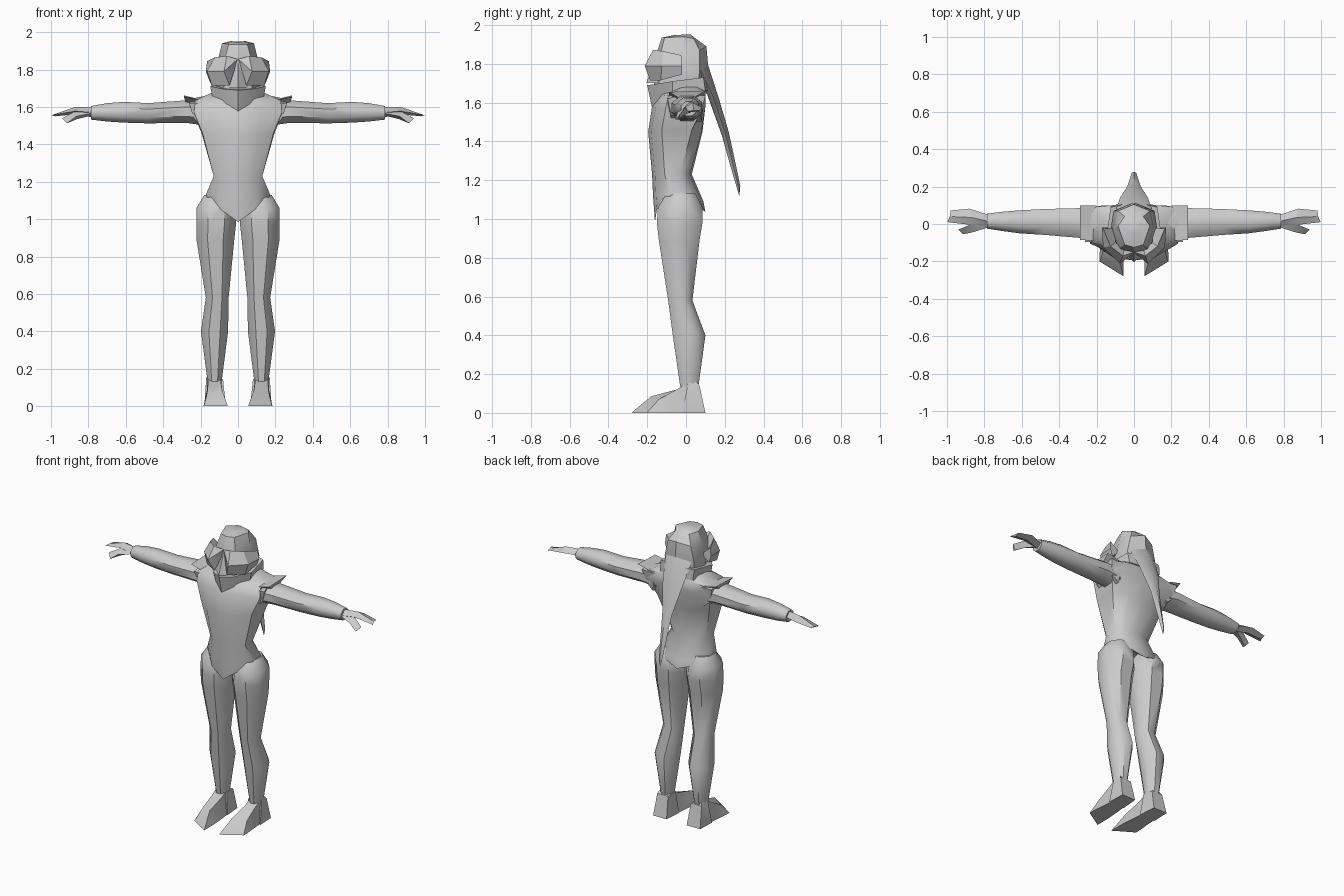
import bpy, bmesh, math
from mathutils import Vector

grey = bpy.data.materials.new("plain_grey")
grey.diffuse_color = (0.6, 0.6, 0.6, 1)


def finish(name, verts, faces, angle=40):
    me = bpy.data.meshes.new(name)
    me.from_pydata([tuple(v) for v in verts], [], faces)
    bm = bmesh.new()
    bm.from_mesh(me)
    bmesh.ops.remove_doubles(bm, verts=bm.verts, dist=0.0005)
    bmesh.ops.recalc_face_normals(bm, faces=bm.faces)
    bm.to_mesh(me)
    bm.free()
    me.materials.append(grey)
    ob = bpy.data.objects.new(name, me)
    bpy.context.collection.objects.link(ob)
    bpy.ops.object.select_all(action='DESELECT')
    ob.select_set(True)
    bpy.context.view_layer.objects.active = ob
    bpy.ops.object.shade_smooth_by_angle(angle=math.radians(angle))
    return ob


def loft(name, rings, angle=40):
    """Skin closed rings of equal length and cap both ends."""
    n = len(rings[0])
    verts = [p for r in rings for p in r]
    faces = [(k * n + i, k * n + (i + 1) % n, (k + 1) * n + (i + 1) % n, (k + 1) * n + i)
             for k in range(len(rings) - 1) for i in range(n)]
    faces += [tuple(range(n)), tuple(range(len(verts) - n, len(verts)))]
    return finish(name, verts, faces, angle)


def sym(half):
    """Complete a front-centre to back-centre half ring on the other side."""
    return half + [(-x, y, z) for x, y, z in half[-2:0:-1]]


def oval(axis, at, a, b, n=8):
    """Ring around axis z (a = x range, b = y range) or x (a = y range, b = z range)."""
    out = []
    for i in range(n):
        t = 2 * math.pi * (i + 0.5) / n
        u = (a[0] + a[1]) / 2 + (a[1] - a[0]) / 2 * math.cos(t) / math.cos(math.pi / n)
        v = (b[0] + b[1]) / 2 + (b[1] - b[0]) / 2 * math.sin(t) / math.cos(math.pi / n)
        out.append((u, v, at) if axis == 'z' else (at, u, v))
    return out


def flip(points, s):
    return [(s * x, y, z) for x, y, z in points]


# Torso: hem, hips, waist, chest, shoulders, neck
loft("torso", [sym(r) for r in (
    [(0, -.16, .985), (.09, -.15, 1.05), (.17, -.08, 1.12), (.17, 0, 1.12), (.10, .08, 1.07), (0, .10, 1.035)],
    [(0, -.17, 1.12), (.10, -.155, 1.12), (.172, -.08, 1.13), (.172, 0, 1.13), (.10, .075, 1.10), (0, .09, 1.09)],
    [(0, -.175, 1.23), (.08, -.16, 1.23), (.13, -.11, 1.23), (.13, -.03, 1.23), (.08, .02, 1.23), (0, .03, 1.23)],
    [(0, -.195, 1.45), (.11, -.18, 1.45), (.19, -.125, 1.46), (.195, .03, 1.46), (.11, .08, 1.45), (0, .085, 1.45)],
    [(0, -.175, 1.58), (.12, -.155, 1.58), (.235, -.105, 1.57), (.24, .085, 1.57), (.12, .10, 1.58), (0, .10, 1.58)],
    [(0, -.14, 1.64), (.11, -.12, 1.64), (.23, -.09, 1.635), (.23, .09, 1.635), (.12, .10, 1.65), (0, .10, 1.66)],
    [(0, -.06, 1.68), (.08, -.05, 1.68), (.13, -.02, 1.68), (.13, .05, 1.68), (.08, .08, 1.68), (0, .09, 1.68)],
)], 45)

# Chin wrap around the lower face and neck
loft("chin_wrap", [sym(r) for r in (
    [(0, -.175, 1.572), (.06, -.14, 1.60), (.135, -.07, 1.635), (.12, .10, 1.66), (0, .115, 1.66)],
    [(0, -.20, 1.69), (.075, -.16, 1.695), (.148, -.07, 1.71), (.125, .09, 1.73), (0, .12, 1.74)],
)], 25)

# Head with flat-topped cap of hair
loft("head", [sym(r) for r in (
    [(0, -.165, 1.66), (.07, -.14, 1.66), (.11, -.04, 1.68), (.10, .06, 1.69), (0, .10, 1.69)],
    [(0, -.165, 1.75), (.08, -.14, 1.75), (.125, -.03, 1.75), (.11, .07, 1.76), (0, .115, 1.78)],
    [(0, -.15, 1.86), (.07, -.13, 1.86), (.105, -.02, 1.86), (.085, .07, 1.87), (0, .105, 1.89)],
    [(0, -.125, 1.935), (.05, -.11, 1.935), (.085, -.01, 1.94), (.05, .04, 1.93), (0, .05, 1.93)],
    [(0, -.06, 1.948), (.02, -.05, 1.948), (.035, 0, 1.952), (.02, .02, 1.95), (0, .025, 1.95)],
)], 30)

# Nose ridge between the fringe halves
finish("nose_ridge", [(0, -.145, 1.86), (-.055, -.15, 1.70), (.055, -.15, 1.70), (0, -.205, 1.70)],
       [(0, 1, 3), (0, 3, 2), (0, 2, 1), (1, 2, 3)], 20)

# Hair tail down the back, diamond section: y of outer and inner edge, heights, half width
tail = [(.06, 1.90, .03, 1.84, .05), (.115, 1.79, .05, 1.72, .095), (.17, 1.62, .11, 1.64, .075),
        (.22, 1.45, .185, 1.43, .035), (.255, 1.29, .23, 1.27, .022), (.28, 1.17, .265, 1.15, .012),
        (.276, 1.125, .274, 1.12, .002)]
loft("hair_tail", [[(0, y, z), (w, (y + v) / 2, (z + h) / 2), (0, v, h), (-w, (y + v) / 2, (z + h) / 2)]
                   for y, z, v, h, w in tail], 50)

for s, side in ((1, "left"), (-1, "right")):
    # Fringe lobe sweeping from the parting round the temple
    loft(side + "_fringe", [flip(r, s) for r in (
        [(0, -.15, 1.855), (.008, -.16, 1.85), (.008, -.14, 1.83), (0, -.14, 1.84)],
        [(.06, -.17, 1.872), (.075, -.213, 1.79), (.045, -.185, 1.715), (.05, -.13, 1.80)],
        [(.125, -.12, 1.865), (.165, -.125, 1.79), (.14, -.13, 1.715), (.10, -.10, 1.79)],
        [(.165, -.025, 1.845), (.172, -.02, 1.79), (.155, -.02, 1.745), (.10, -.02, 1.79)],
    )], 30)

    # Flared open sleeve, with a raised point on top
    loft(side + "_sleeve", [flip(r, s) for r in (
        [(.17, -.10, 1.62), (.17, 0, 1.66), (.17, .095, 1.63), (.19, .08, 1.50), (.19, -.08, 1.50)],
        [(.262, -.095, 1.62), (.245, 0, 1.645), (.26, .10, 1.635), (.235, .075, 1.535), (.235, -.075, 1.535)],
    )], 30)
    finish(side + "_sleeve_point", flip([(.20, -.09, 1.635), (.20, .10, 1.64), (.29, -.085, 1.655),
                                         (.29, .10, 1.662), (.27, 0, 1.60)], s),
           [(0, 1, 3, 2), (2, 3, 4), (0, 2, 4), (1, 4, 3), (0, 4, 1)], 20)

    # Arm
    arm = [(.17, -.07, .08, 1.50, 1.63), (.28, -.075, .085, 1.515, 1.635), (.48, -.058, .08, 1.512, 1.62),
           (.61, -.05, .073, 1.516, 1.627), (.70, -.038, .066, 1.522, 1.62), (.785, -.025, .055, 1.532, 1.605)]
    loft(side + "_arm", [flip(oval('x', x, (a, b), (c, d)), s) for x, a, b, c, d in arm], 50)

    # Mitten hand and thumb
    loft(side + "_hand", [flip(r, s) for r in (
        [(.78, -.015, 1.57), (.78, .015, 1.60), (.78, .05, 1.57), (.78, .015, 1.545)],
        [(.87, -.005, 1.578), (.87, .035, 1.60), (.88, .082, 1.575), (.88, .035, 1.56)],
        [(.998, .01, 1.555), (.985, .04, 1.56), (.98, .072, 1.56), (.975, .04, 1.55)],
    )], 30)
    loft(side + "_thumb", [flip(r, s) for r in (
        [(.785, -.02, 1.565), (.80, .02, 1.585), (.80, .02, 1.55)],
        [(.865, -.045, 1.55), (.88, -.005, 1.572), (.86, -.01, 1.535)],
        [(.915, -.055, 1.512), (.94, -.03, 1.54), (.915, -.04, 1.512)],
    )], 25)

    # Leg: x range, y range, height
    leg = [(.04, .18, -.10, .05, 1.13), (.015, .222, -.145, .085, 1.06), (.01, .222, -.15, .085, .98),
           (.02, .222, -.14, .07, .89), (.05, .172, -.092, .033, .58), (.053, .198, -.068, .10, .40),
           (.085, .165, -.032, .066, .15), (.09, .16, -.02, .05, .09)]
    loft(side + "_leg", [flip(oval('z', z, (a, b), (c, d)), s) for a, b, c, d, z in leg], 45)

    # Foot with a slanted toe edge
    loft(side + "_foot", [flip(r, s) for r in (
        [(.055, -.28, 0), (.185, -.20, 0), (.18, -.195, .008), (.058, -.27, .01)],
        [(.055, -.18, 0), (.184, -.16, 0), (.165, -.14, .07), (.085, -.18, .085)],
        [(.065, -.06, 0), (.175, -.06, 0), (.16, -.05, .12), (.09, -.05, .12)],
        [(.075, .03, 0), (.17, .03, 0), (.16, .02, .16), (.09, .02, .16)],
    )], 30)
    # Heel with a pointed cuff up the back of the ankle
    loft(side + "_heel", [flip(r, s) for r in (
        [(.065, -.02, 0), (.18, -.02, 0), (.175, .10, 0), (.075, .10, 0)],
        [(.08, -.005, .145), (.17, .01, .15), (.165, .07, .14), (.085, .07, .14)],
        [(.115, .02, .15), (.15, .025, .19), (.145, .04, .185), (.115, .045, .15)],
    )], 25)
